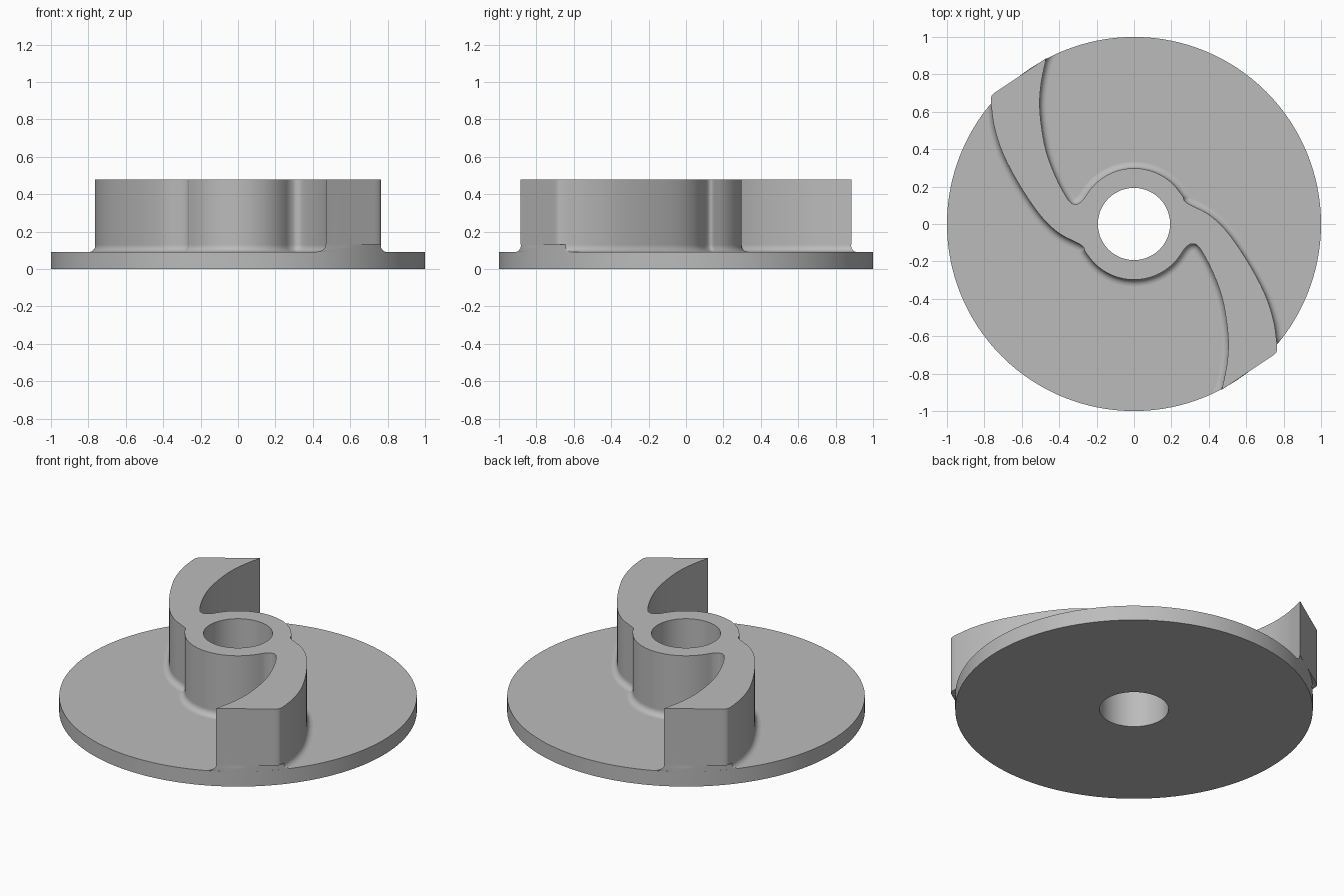
import bpy
import bmesh
from math import sin, cos, pi, radians
from mathutils import Vector

DISC_TOP, TOP, LEDGE = 0.092, 0.48, 0.131
BORE, HUB, FILLET = 0.193, 0.298, 0.035
SEGMENTS = 128

default_cube = bpy.data.objects.get("Cube")
if default_cube:
    bpy.data.objects.remove(default_cube, do_unlink=True)

metal = bpy.data.materials.new("plain grey")
metal.use_nodes = True
grey = (0.5, 0.5, 0.5, 1)
metal.diffuse_color = grey
metal.node_tree.nodes["Principled BSDF"].inputs["Base Color"].default_value = grey


def circle(radius, start=0, end=360, count=SEGMENTS, closed=True):
    steps = count if closed else count - 1
    angles = [radians(start + (end - start) * i / steps) for i in range(count)]
    return [Vector((radius * cos(a), radius * sin(a))) for a in angles]


def spline(points, steps=8):
    """Smooth curve through the points."""
    p = [Vector(q) for q in points]
    p = [2 * p[0] - p[1]] + p + [2 * p[-1] - p[-2]]
    curve = []
    for a, b, c, d in zip(p, p[1:], p[2:], p[3:]):
        for i in range(steps):
            t = i / steps
            curve.append(b + (c - a) * t / 2 + (2 * a - 5 * b + 4 * c - d) * t**2 / 2
                         + (3 * b - a - 3 * c + d) * t**3 / 2)
    return curve + [p[-2]]


def offset(loop, distance):
    """Move a counterclockwise outline outwards."""
    result = []
    for i, point in enumerate(loop):
        before = (point - loop[i - 1]).normalized()
        after = (loop[(i + 1) % len(loop)] - point).normalized()
        n1, n2 = Vector((before.y, -before.x)), Vector((after.y, -after.x))
        mid = (n1 + n2).normalized()
        result.append(point + mid * distance / max(mid.dot(n1), 0.5))
    return result


def ring(bm, loop, z):
    return [bm.verts.new((p.x, p.y, z)) for p in loop]


def bridge(bm, low, high):
    for i in range(len(low)):
        j = (i + 1) % len(low)
        bm.faces.new((low[i], low[j], high[j], high[i]))


def finish(bm, name):
    bmesh.ops.recalc_face_normals(bm, faces=bm.faces)
    mesh = bpy.data.meshes.new(name)
    bm.to_mesh(mesh)
    bm.free()
    mesh.materials.append(metal)
    mesh.shade_smooth()
    mesh.set_sharp_from_angle(angle=radians(30))
    obj = bpy.data.objects.new(name, mesh)
    bpy.context.collection.objects.link(obj)


# Base disc with its bore
bm = bmesh.new()
rings = [ring(bm, circle(r), z) for r, z in
         ((BORE, 0), (1, 0), (1, DISC_TOP), (BORE, DISC_TOP))]
for i in range(4):
    bridge(bm, rings[i], rings[(i + 1) % 4])
finish(bm, "base_disc")

# Half outline of hub and vane: hub arc, concave side, flat tip, convex side
hub_arc = circle(HUB, 38, 146, 36, closed=False)
concave = spline([hub_arc[-1], (-0.277, 0.125), (-0.312, 0.106), (-0.352, 0.13),
                  (-0.42, 0.255), (-0.475, 0.41), (-0.503, 0.6),
                  (-0.498, 0.74), (-0.47, 0.886)])
tip_end = Vector((-0.752, 0.697))
tip = [concave[-1].lerp(tip_end, i / 12) for i in range(1, 12)]
corner = spline([tip_end, (-0.763, 0.68), (-0.765, 0.645)], 4)
convex = spline([corner[-1], (-0.747, 0.52), (-0.7, 0.375), (-0.61, 0.205),
                 (-0.5, 0.045), (-0.4, -0.05), (-0.283, -0.112),
                 (-0.262, -0.146), -hub_arc[0]])
half = hub_arc + concave[1:] + tip + corner + convex[1:-1]
outline = half + [-p for p in half]

# Hub and vanes in one piece, with a fillet at the foot and a trimmed lower tip
bm = bmesh.new()
levels = []
for i in range(7):
    a = i / 6 * pi / 2
    levels.append((FILLET * (1 - sin(a)), DISC_TOP + FILLET * (1 - cos(a)), True))
levels += [(0, LEDGE, True), (0, LEDGE, False), (0, TOP, False)]
rings = []
for distance, z, trimmed in levels:
    loop = offset(outline, distance)
    if trimmed:
        loop = [p * min(1, 0.9995 / p.length) for p in loop]
    rings.append(ring(bm, loop, z))
for low, high in zip(rings, rings[1:]):
    bridge(bm, low, high)
bore_low = ring(bm, circle(BORE), DISC_TOP)
bore_top = ring(bm, circle(BORE), TOP)
bridge(bm, bore_top, bore_low)

# Flat top face around the bore
edges = []
for loop in (rings[-1], bore_top):
    edges += [bm.edges.get((loop[i - 1], loop[i])) for i in range(len(loop))]
bmesh.ops.triangle_fill(bm, edges=edges, use_beauty=True)
bmesh.ops.dissolve_degenerate(bm, dist=0.00001, edges=bm.edges)
finish(bm, "hub_and_vanes")
